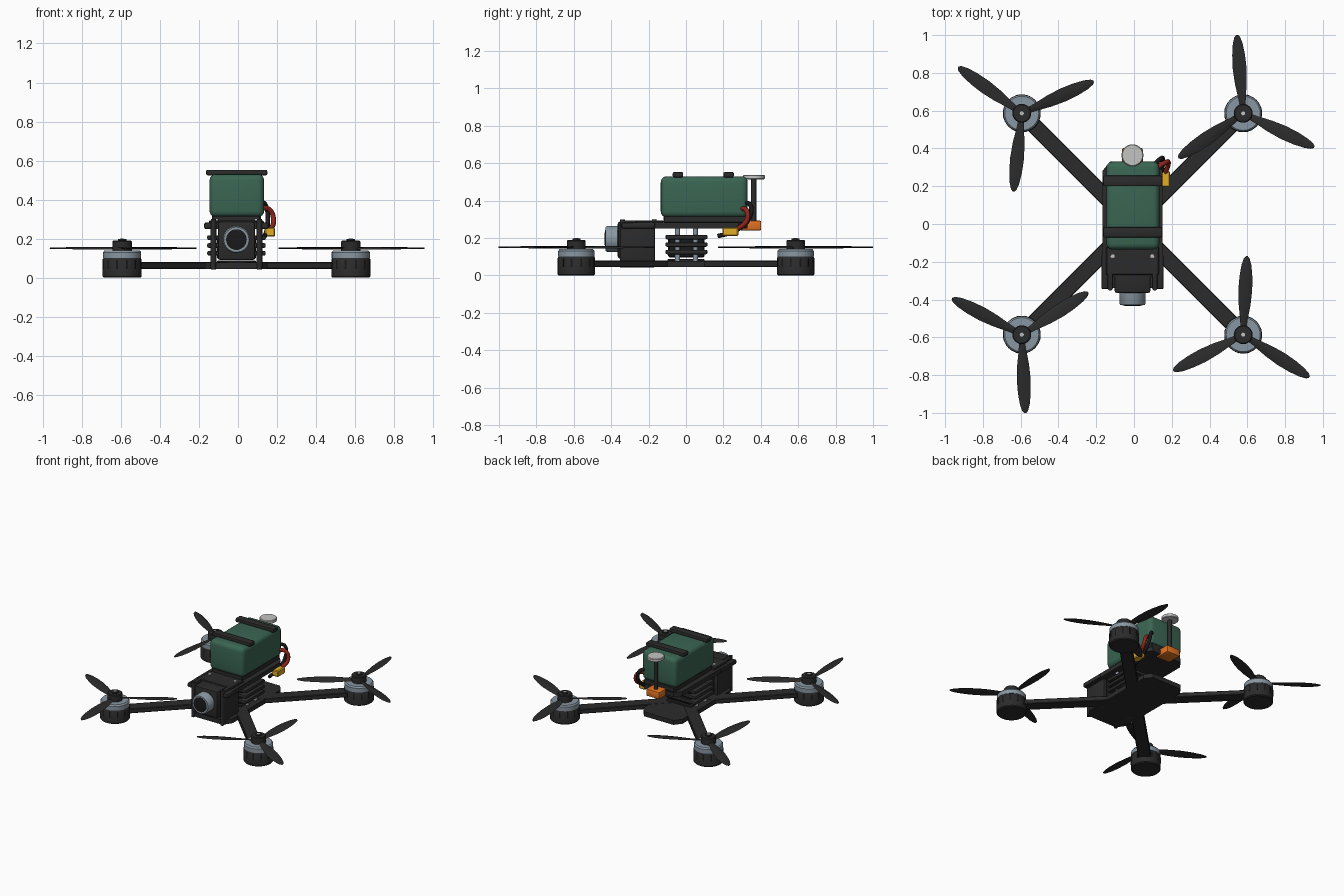
import bpy, bmesh, math
from mathutils import Vector, Matrix

cube = bpy.data.objects.get("Cube")
if cube:
    bpy.data.objects.remove(cube, do_unlink=True)

OX = -0.008          # sideways centre of the airframe
MOTOR = 0.586        # motor offset from the centre in x and y


def material(name, rgb):
    m = bpy.data.materials.new(name)
    m.use_nodes = True
    m.diffuse_color = (*rgb, 1)
    bsdf = m.node_tree.nodes["Principled BSDF"]
    bsdf.inputs["Base Color"].default_value = (*rgb, 1)
    bsdf.inputs["Roughness"].default_value = 0.6
    return m


CARBON = material("carbon black", (0.024, 0.024, 0.025))
BLACK = material("deep black", (0.010, 0.010, 0.011))
GREEN = material("battery green", (0.042, 0.130, 0.085))
STEEL = material("blue grey metal", (0.25, 0.31, 0.36))
SILVER = material("pale grey", (0.55, 0.55, 0.54))
ORANGE = material("mount orange", (0.75, 0.17, 0.015))
YELLOW = material("connector yellow", (0.75, 0.42, 0.02))
RED = material("wire red", (0.28, 0.018, 0.012))


def finish(name, bm, mat, smooth=True):
    bmesh.ops.recalc_face_normals(bm, faces=bm.faces)
    me = bpy.data.meshes.new(name)
    bm.to_mesh(me)
    bm.free()
    ob = bpy.data.objects.new(name, me)
    bpy.context.collection.objects.link(ob)
    me.materials.append(mat)
    if smooth:
        bpy.ops.object.select_all(action='DESELECT')
        ob.select_set(True)
        bpy.context.view_layer.objects.active = ob
        bpy.ops.object.shade_smooth_by_angle(angle=math.radians(35))
    return ob


def box(name, x, y, z, mat, bevel=0.0, segs=1, turn=0.0):
    """Box from (min, max) ranges; x is relative to the airframe centre."""
    bm = bmesh.new()
    bmesh.ops.create_cube(bm, size=1)
    bmesh.ops.scale(bm, vec=(x[1] - x[0], y[1] - y[0], z[1] - z[0]), verts=bm.verts)
    if bevel:
        bmesh.ops.bevel(bm, geom=bm.edges[:], offset=bevel, segments=segs,
                        profile=0.5, affect='EDGES')
    bmesh.ops.rotate(bm, matrix=Matrix.Rotation(turn, 3, 'Z'), verts=bm.verts)
    bmesh.ops.translate(bm, vec=(OX + sum(x) / 2, sum(y) / 2, sum(z) / 2), verts=bm.verts)
    return finish(name, bm, mat)


def lathe(name, profile, centre, mat, sides=32, axis='Z'):
    """Closed turned part from (radius, height) points."""
    bm = bmesh.new()
    rings = []
    for r, h in profile:
        rings.append([bm.verts.new((r * math.cos(a), r * math.sin(a), h))
                      for a in (2 * math.pi * i / sides for i in range(sides))])
    for lo, hi in zip(rings, rings[1:]):
        for i in range(sides):
            j = (i + 1) % sides
            bm.faces.new((lo[i], lo[j], hi[j], hi[i]))
    bm.faces.new(rings[0][::-1])
    bm.faces.new(rings[-1])
    if axis == 'Y':      # height runs towards -y
        bmesh.ops.rotate(bm, matrix=Matrix.Rotation(math.pi / 2, 3, 'X'), verts=bm.verts)
    bmesh.ops.translate(bm, vec=(OX + centre[0], centre[1], centre[2]), verts=bm.verts)
    return finish(name, bm, mat)


def rod(name, x, y, z0, z1, r, mat, sides=16):
    return lathe(name, [(r, z0), (r, z1)], (x, y, 0), mat, sides)


def plate(name, outline, z0, z1, mat):
    bm = bmesh.new()
    face = bm.faces.new([bm.verts.new((OX + x, y, z0)) for x, y in outline])
    ext = bmesh.ops.extrude_face_region(bm, geom=[face])
    verts = [v for v in ext["geom"] if isinstance(v, bmesh.types.BMVert)]
    bmesh.ops.translate(bm, vec=(0, 0, z1 - z0), verts=verts)
    return finish(name, bm, mat, smooth=False)


def propeller(name, cx, cy, angle, spin):
    """Three twisted blades; stations are (radius, half chord, pitch in degrees)."""
    stations = [(0.035, 0.016, 22), (0.09, 0.022, 20), (0.16, 0.032, 15), (0.24, 0.037, 11),
                (0.31, 0.034, 8), (0.37, 0.026, 6), (0.405, 0.015, 5), (0.416, 0.005, 4)]
    bm = bmesh.new()
    for k in range(3):
        rot = Matrix.Rotation(math.radians(angle + 120 * k), 3, 'Z')
        rings = []
        for r, c, p in stations:
            t = 0.005
            pitch = Matrix.Rotation(math.radians(p * spin * 0.7), 3, 'X')
            ring = []
            for u, w in ((-1, 0), (-0.3, t), (0.4, t * 0.8), (1, 0), (0.4, -t * 0.5), (-0.3, -t * 0.5)):
                q = rot @ (pitch @ Vector((0, u * c, w)) + Vector((r, 0, 0)))
                ring.append(bm.verts.new(q + Vector((OX + cx, cy, 0.15))))
            rings.append(ring)
        for a, b in zip(rings, rings[1:]):
            for i in range(6):
                j = (i + 1) % 6
                bm.faces.new((a[i], a[j], b[j], b[i]))
        bm.faces.new(rings[0])
        bm.faces.new(rings[-1])
    return finish(name, bm, CARBON)


def wire(name, pts, r, mat):
    cu = bpy.data.curves.new(name, 'CURVE')
    cu.dimensions = '3D'
    cu.bevel_depth = r
    cu.bevel_resolution = 3
    cu.use_fill_caps = True
    sp = cu.splines.new('BEZIER')
    sp.bezier_points.add(len(pts) - 1)
    for bp, p in zip(sp.bezier_points, pts):
        bp.co = p
        bp.handle_left_type = bp.handle_right_type = 'AUTO'
    ob = bpy.data.objects.new(name, cu)
    bpy.context.collection.objects.link(ob)
    cu.materials.append(mat)


# Arms, motors and propellers
for label, sx, sy, angle in (("back_left", 1, 1, 94.5), ("back_right", -1, 1, 24),
                             ("front_right", -1, -1, 32.5), ("front_left", 1, -1, 87.3)):
    cx, cy = sx * MOTOR, sy * MOTOR
    length = MOTOR * math.sqrt(2)
    box(label + "_arm", (cx / 2 - length / 2, cx / 2 + length / 2),
        (cy / 2 - 0.043, cy / 2 + 0.043), (0.045, 0.079), CARBON, 0.004, 1,
        math.radians(45 * sx * sy))
    lathe(label + "_motor_base", [(0.094, 0.0), (0.1, 0.006), (0.1, 0.094), (0.096, 0.1)],
          (cx, cy, 0), CARBON)
    lathe(label + "_motor_bell", [(0.098, 0.1), (0.098, 0.13), (0.09, 0.14), (0.04, 0.14)],
          (cx, cy, 0), STEEL)
    lathe(label + "_propeller_hub", [(0.05, 0.136), (0.05, 0.185), (0.045, 0.19), (0.022, 0.19),
                                     (0.022, 0.197)], (cx, cy, 0), CARBON, 24)
    rod(label + "_shaft", cx, cy, 0.15, 0.2, 0.011, SILVER, 12)
    propeller(label + "_propeller", cx, cy, angle, -sx * sy)
    for k in range(12):   # cooling slots
        a = math.radians(30 * k + 15)
        x, y = cx + 0.099 * math.cos(a), cy + 0.099 * math.sin(a)
        box(label + "_motor_slot", (x - 0.002, x + 0.002), (y - 0.005, y + 0.005),
            (0.045, 0.09), BLACK, turn=a)

# Frame plates
plate("bottom_plate", [(-0.16, -0.28), (-0.12, -0.34), (0.12, -0.34), (0.16, -0.28),
                       (0.16, 0.28), (0.12, 0.33), (-0.12, 0.33), (-0.16, 0.28)],
      0.045, 0.078, CARBON)
box("arm_clamp", (-0.1, 0.1), (-0.1, 0.1), (0.07, 0.088), CARBON, 0.004)
plate("top_plate", [(-0.16, -0.28), (0.16, -0.28), (0.16, 0.28), (0.12, 0.33),
                    (-0.12, 0.33), (-0.16, 0.28)], 0.25, 0.282, CARBON)

# Electronics stack on four standoffs
for sx in (-1, 1):
    for y in (-0.045, 0.05):
        rod("standoff", sx * 0.115, y, 0.075, 0.255, 0.013, STEEL)
for z in (0.125, 0.165, 0.205):
    box("circuit_board", (-0.15, 0.15), (-0.11, 0.115), (z - 0.012, z + 0.012), CARBON, 0.008, 2)
box("stack_core", (-0.1, 0.1), (-0.095, 0.1), (0.095, 0.215), BLACK, 0.008)

# Camera cage
for sx in (-1, 1):
    x = sx * 0.118
    box("cage_side_plate", (x - 0.015, x + 0.015), (-0.345, -0.165), (0.043, 0.295), CARBON, 0.008, 2)
    x = sx * 0.145
    box("cage_rail", (x - 0.02, x + 0.02), (-0.345, -0.165), (0.25, 0.282), CARBON, 0.008, 2)
    rod("cage_screw", sx * 0.104, -0.17, 0.285, 0.302, 0.012, SILVER, 12)
    rod("cage_post", sx * 0.118, -0.34, 0.043, 0.3, 0.013, CARBON, 12)
box("cage_top", (-0.14, 0.14), (-0.27, -0.12), (0.278, 0.294), CARBON, 0.005)
box("camera_body", (-0.095, 0.095), (-0.365, -0.17), (0.09, 0.288), CARBON, 0.012, 2)
lathe("camera_lens_barrel", [(0.07, 0.3), (0.07, 0.42), (0.064, 0.43), (0.052, 0.43)],
      (0, 0, 0.195), STEEL, 32, 'Y')
lathe("camera_lens_glass", [(0.053, 0.4), (0.053, 0.431), (0.03, 0.435)],
      (0, 0, 0.195), BLACK, 32, 'Y')

# Battery, pad and straps
box("battery_pad", (-0.125, 0.125), (-0.12, 0.325), (0.28, 0.32), CARBON, 0.006)
box("battery", (-0.138, 0.142), (-0.135, 0.33), (0.31, 0.53), GREEN, 0.032, 4)
for y in (-0.043, 0.228):
    box("battery_strap", (-0.155, 0.158), (y - 0.028, y + 0.028), (0.524, 0.553), CARBON, 0.008, 2)

# Antenna on its mount
box("antenna_mount", (-0.055, 0.055), (0.29, 0.402), (0.24, 0.293), ORANGE, 0.008, 2)
rod("antenna_post", 0, 0.362, 0.28, 0.52, 0.014, CARBON)
lathe("antenna_disc", [(0.054, 0.514), (0.058, 0.518), (0.058, 0.534), (0.054, 0.538)],
      (0, 0.364, 0), SILVER)

# Power lead
box("power_connector", (0.145, 0.198), (0.195, 0.28), (0.21, 0.257), YELLOW, 0.006)
wire("red_wire", [(0.11, 0.29, 0.36), (0.165, 0.325, 0.345), (0.182, 0.325, 0.295),
                  (0.165, 0.265, 0.24)], 0.013, RED)
wire("black_wire", [(0.11, 0.315, 0.39), (0.14, 0.345, 0.375), (0.152, 0.335, 0.3),
                    (0.145, 0.255, 0.235), (0.135, 0.17, 0.21)], 0.012, BLACK)
